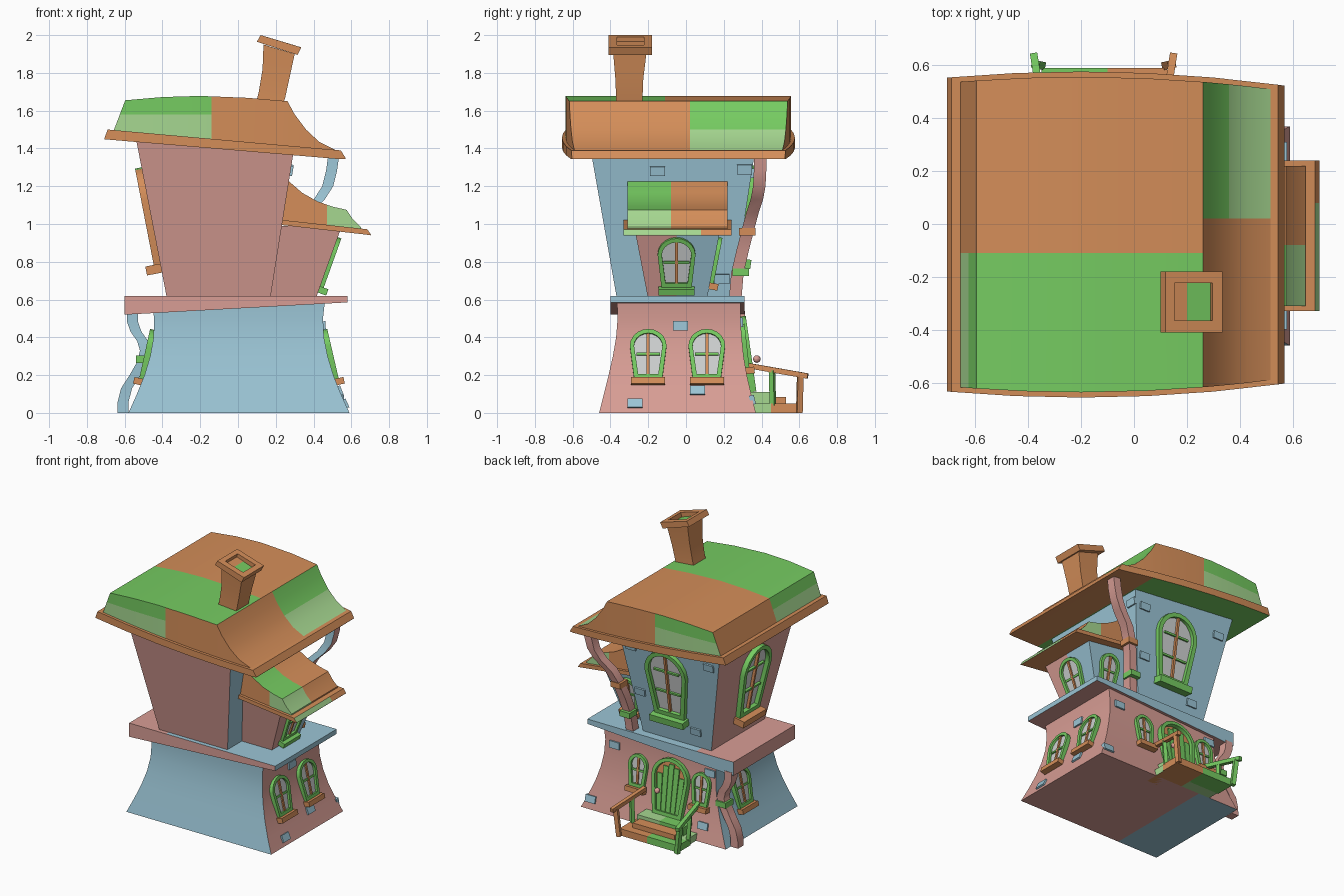
import bpy, bmesh, math
from mathutils import Vector, Matrix

if "Cube" in bpy.data.objects:
    bpy.data.objects.remove(bpy.data.objects["Cube"])

# ---- flat colours
def mat(name, r, g, b):
    m = bpy.data.materials.new(name)
    m.diffuse_color = (r, g, b, 1)
    m.use_nodes = True
    m.node_tree.nodes["Principled BSDF"].inputs["Base Color"].default_value = m.diffuse_color
    return m

PINK = mat("pink", 0.69, 0.34, 0.30)
BLUE = mat("blue", 0.33, 0.56, 0.67)
ORANGE = mat("orange", 0.66, 0.27, 0.10)
GREEN = mat("green", 0.18, 0.60, 0.12)
PALE = mat("pale green", 0.38, 0.68, 0.28)
GLASS = mat("glass grey", 0.62, 0.64, 0.64)

# ---- helpers
def loft(name, rings, rule, cuts=(), wrap=False):
    """Skin rings of points; colour each face by rule(centre, normal) or one material."""
    bm = bmesh.new()
    vs = [[bm.verts.new(p) for p in r] for r in rings]
    pairs = list(zip(vs, vs[1:])) + ([(vs[-1], vs[0])] if wrap else [])
    for a, b in pairs:
        for i in range(len(a)):
            j = (i + 1) % len(a)
            bm.faces.new((a[i], a[j], b[j], b[i]))
    if not wrap:
        bm.faces.new(vs[0])
        bm.faces.new(vs[-1])
    for axis, d in cuts:
        no = Vector((axis == 'x', axis == 'y', axis == 'z'))
        bmesh.ops.bisect_plane(bm, geom=bm.verts[:] + bm.edges[:] + bm.faces[:],
                               plane_co=no * d, plane_no=no, dist=1e-5)
    bmesh.ops.recalc_face_normals(bm, faces=bm.faces[:])
    me = bpy.data.meshes.new(name)
    used = []
    for f in bm.faces:
        m = rule(f.calc_center_median(), f.normal) if callable(rule) else rule
        if m not in used:
            used.append(m)
            me.materials.append(m)
        f.material_index = used.index(m)
    bm.to_mesh(me)
    bm.free()
    ob = bpy.data.objects.new(name, me)
    bpy.context.collection.objects.link(ob)
    return ob

def rect(x0, x1, y0, y1, z0, z1=None):
    z1 = z0 if z1 is None else z1
    return [Vector(p) for p in ((x0, y0, z0), (x1, y0, z1), (x1, y1, z1), (x0, y1, z0))]

def box(name, u, v, n, rule, M=Matrix(), cuts=()):
    return loft(name, [[M @ p for p in rect(*u, *v, k)] for k in n], rule, cuts)

def beam(name, p, q, w, rule):
    p, q = Vector(p), Vector(q)
    M = Matrix.Translation(p) @ (q - p).to_track_quat('Z', 'Y').to_matrix().to_4x4()
    return box(name, (-w, w), (-w, w), (0, (q - p).length), rule, M)

# wall profiles: z, x0, x1, y0, y1
LOWER = [(0, -.58, .59, -.46, .37), (.1, -.535, .545, -.435, .345), (.2, -.495, .505, -.41, .322),
         (.3, -.465, .475, -.387, .305), (.4, -.447, .455, -.37, .295), (.5, -.444, .45, -.362, .288),
         (.59, -.455, .46, -.365, .29)]
UPPER = [(.6, -.375, .17, -.365, .245), (1.45, -.54, .305, -.515, .375)]
BAY = [(.6, .1, .41, -.2, .11), (.99, .1, .55, -.275, .185)]

def walls(name, table, rule, cuts=()):
    return loft(name, [rect(*r[1:], r[0]) for r in table], rule, cuts)

def frame(table, side, t, z0, z1):
    """Local axes (along, up, out) on a wall; side is left, right or back."""
    k = {"left": 1, "right": 2, "back": 4}[side]
    def pt(z):
        for a, b in zip(table, table[1:]):
            if z <= b[0]:
                break
        e = a[k] + (b[k] - a[k]) * (z - a[0]) / (b[0] - a[0])
        return Vector((t, e, z)) if k == 4 else Vector((e, t, z))
    p, q = pt(z0), pt(z1)
    u = Vector({1: (0, -1, 0), 2: (0, 1, 0), 4: (-1, 0, 0)}[k])
    v = (q - p).normalized()
    return Matrix.Translation(p) @ Matrix((u, v, u.cross(v))).transposed().to_4x4(), (q - p).length

def arch(a, b, H, t=0):
    h = H * .66
    return [(t - a, t), (a - t, t)] + [((b - t) * math.cos(i * math.pi / 10),
            h + (H - t - h) * math.sin(i * math.pi / 10)) for i in range(11)]

def ring(M, pts, n):
    return [M @ Vector((x, y, n)) for x, y in pts]

def arched_frame(name, M, a, b, H, t, d, rule):
    out, inn = arch(a, b, H), arch(a, b, H, t)
    loft(name, [ring(M, out, -.02), ring(M, out, d), ring(M, inn, d), ring(M, inn, -.02)], rule, wrap=True)

def window(name, table, side, t, z0, z1, a, b, d=.02, sill=ORANGE, rim=GREEN):
    M, H = frame(table, side, t, z0, z1)
    w = .022 if H < .4 else .03
    arched_frame(name + "_frame", M, a, b, H, w, d, rim)
    inn = arch(a, b, H, w * .8)
    loft(name + "_glass", [ring(M, inn, -.02), ring(M, inn, .004)], GLASS)
    box(name + "_upright", (-.008, .008), (w, H - w), (0, d * .7), ORANGE, M)
    for k in (.36, .68) if H > .4 else (.5,):
        box(name + "_crossbar", (w - a - .01, a + .01 - w), (H * k - .007, H * k + .007), (0, d * .6), GREEN, M)
    s = w * 1.6
    box(name + "_sill", (-a - .015, a + .015), (-s, 0), (-.02, d * 2.3), sill, M)

# ---- storeys
walls("lower_storey", LOWER, lambda c, n: (BLUE if c.x < -.25 else PINK) if n.z < -.9 else
      BLUE if n.y < -.7 or n.x < -.7 else PINK, [('x', -.25)])
loft("ledge", [rect(-.6, .58, -.4, .31, .52, .585), rect(-.6, .58, -.4, .31, .62)],
     lambda c, n: PINK if n.y < -.7 or n.x < -.7 or n.z < -.7 or (n.z > .7 and c.x < -.3) else BLUE, [('x', -.3)])
walls("upper_storey", UPPER, lambda c, n: PINK if n.y < -.7 or n.x < -.7 else BLUE)
walls("bay", BAY, lambda c, n: PINK if n.y < -.7 or (n.x > .7 and c.y < -.05) else BLUE, [('y', -.05)])

# ---- main roof, lofted along x with a slight bulge in y
def x_ring(x, zb, zt, y0, y1):
    return [Vector(p) for p in ((x, y0, zb), (x, y1, zb), (x, y1, zt), (x, y0, zt))]

def span(x, extra=0):
    h = .597 + extra - .09 * (x + .2) ** 2
    return -.04 - h, -.04 + h

def roof_rule(c, n):
    if abs(n.y) > .8:
        return ORANGE if c.x > -.14 else GREEN if c.z > 1.58 else PALE
    if c.x > .26:
        return ORANGE if c.y < .02 else GREEN if c.z > 1.5 else PALE
    if c.y > -.11:
        return ORANGE
    return PALE if c.x < -.6 and c.z < 1.58 else GREEN

ROOF = [(-.66, 1.49), (-.597, 1.655), (-.4, 1.672), (-.2, 1.678), (.05, 1.668), (.262, 1.65), (.3, 1.58),
        (.36, 1.5), (.43, 1.435), (.52, 1.39)]
loft("main_roof", [x_ring(x, 1.43 - .09 * (x + .3), z, *span(x)) for x, z in ROOF], roof_rule,
     [('y', -.11), ('y', .02), ('x', -.14), ('z', 1.58)])
EAVE = [(-.708, 1.448, 1.452), (-.69, 1.447, 1.5)] + [(x, 1.448 - .0845 * (x + .7), 1.5 - .0895 * (x + .69))
        for x in (-.45, -.2, .05, .3, .545)] + [(.57, 1.343, 1.348)]
loft("main_eave", [x_ring(*s, *span(s[0], .02)) for s in EAVE],
     lambda c, n: GREEN if n.z < -.7 and c.x < .3 else ORANGE)

# ---- bay roof
def bay_rule(c, n):
    if abs(n.y) > .8:
        return ORANGE if c.x < .47 else PALE
    return ORANGE if c.y > -.08 else GREEN if c.z > 1.08 else PALE

BAY_ROOF = [(.2, 1.26), (.265, 1.23), (.34, 1.165), (.42, 1.12), (.5, 1.092), (.575, 1.075), (.605, 1.03), (.65, .985)]
loft("bay_roof", [x_ring(x, 1.0 - .12 * (x - .24), z, -.31, .22) for x, z in BAY_ROOF], bay_rule,
     [('y', -.08), ('x', .47)])
loft("bay_eave", [x_ring(.2, .998, 1.025, -.33, .24), x_ring(.685, .943, .972, -.33, .24),
                  x_ring(.703, .94, .945, -.33, .24)],
     lambda c, n: PALE if n.x > .5 and c.y < .08 else ORANGE, [('y', .08)])

# ---- chimney with recessed cap
loft("chimney_shaft", [rect(.09, .235, -.37, -.23, 1.62), rect(.11, .25, -.37, -.23, 1.7, 1.67),
                       rect(.13, .272, -.374, -.226, 1.82, 1.77), rect(.135, .3, -.385, -.21, 1.95, 1.9)], ORANGE)
loft("chimney_cap", [rect(.1, .315, -.41, -.18, 1.965, 1.895), rect(.12, .335, -.41, -.18, 2.0, 1.935),
                     rect(.153, .297, -.365, -.223, 1.99, 1.947), rect(.147, .29, -.365, -.223, 1.965, 1.915)],
     lambda c, n: GREEN if .2 < c.x < .29 and abs(c.y + .295) < .05 and n.z > .5 else ORANGE, [('x', .2)])

# ---- windows
for y in (-.2, .11):
    window("lower_right_window", LOWER, "right", y, .18, .44, .075, .097)
window("lower_left_window", LOWER, "left", .04, .18, .44, .075, .097)
for x in (.17, -.34):
    window("door_side_window", LOWER, "back", x, .24, .47, .058, .075)
window("bay_front_window", BAY, "right", -.05, .67, .93, .08, .1, sill=GREEN)
window("bay_side_window", BAY, "back", .35, .69, .93, .06, .08)
window("upper_back_window", UPPER, "back", -.08, .82, 1.31, .12, .165, .03, sill=GREEN)
window("upper_left_window", UPPER, "left", -.1, .79, 1.3, .115, .155, .035,
       rim=lambda c, n: ORANGE if n.y < -.5 else GREEN)

# ---- wall bricks
BRICKS = [(LOWER, "right", -.03, .46), (LOWER, "right", -.27, .05), (LOWER, "right", .06, .12),
          (LOWER, "back", .37, .48), (LOWER, "back", .52, .07), (LOWER, "back", -.38, .11), (LOWER, "back", -.4, .48),
          (UPPER, "right", -.15, 1.28), (UPPER, "right", .31, 1.29), (UPPER, "right", .07 + .12, .71),
          (UPPER, "back", .16, .93), (UPPER, "back", .2, 1.27), (UPPER, "back", -.43, 1.28), (UPPER, "back", -.27, .74)]
for tab, side, t, z in BRICKS:
    M, _ = frame(tab, side, t, z - .025, z + .025)
    box("brick", (-.04, .04), (0, .05), (-.015, .012), BLUE, M)

# ---- drainpipes: square section following a wavy path
def drainpipe(name, path, clamps):
    loft(name, [rect(x - .029, x + .029, y - .033, y + .033, z) for x, y, z in path],
         lambda c, n: BLUE if n.y < -.6 else PINK)
    for (x, y, z), m in clamps:
        box(name + "_clamp", (x - .04, x + .04), (y - .044, y + .044), (z - .02, z + .02), m)

drainpipe("lower_drainpipe", [(-.61, .28, 0), (-.608, .28, .06), (-.59, .28, .13), (-.545, .275, .2), (-.505, .27, .27),
                              (-.49, .27, .33), (-.505, .275, .38), (-.54, .28, .43), (-.558, .28, .48), (-.56, .28, .54)],
          [((-.5, .27, .285), GREEN)])
drainpipe("upper_drainpipe", [(.25, .262, .62), (.262, .272, .74), (.285, .3, .86), (.315, .328, .97), (.36, .352, 1.06),
                              (.43, .375, 1.13), (.475, .388, 1.2), (.495, .392, 1.28), (.51, .395, 1.39)],
          [((.262, .29, .745), GREEN), ((.313, .325, .96), ORANGE)])

# ---- door: planks in an arched frame
M, H = frame(LOWER, "back", -.1, .11, .5)
arched_frame("door_frame", M, .115, .145, H + .01, .025, .03, GREEN)
pts = arch(.115, .145, H, .02)
loft("door_backing", [ring(M, pts, -.02), ring(M, pts, .006)], ORANGE)
for i in range(-2, 3):
    top = H - .035 - .02 * i * i
    loft("door_plank", [[M @ Vector(p) for p in ((i * .038 - .017, .02, k), (i * .038 + .017, .02, k),
         (i * .044 + .02, top, k), (i * .044 - .02, top, k))] for k in (0, .016)], GREEN)
bpy.ops.mesh.primitive_uv_sphere_add(segments=12, ring_count=8, radius=.02, location=(-.03, .375, .285))
bpy.context.object.name = "door_knob"
bpy.context.object.data.materials.append(PINK)

# ---- porch with steps and railings
box("porch_base", (-.34, .12), (.28, .49), (0, .05), lambda c, n: PALE if n.x > .5 or c.x < -.1 else ORANGE, cuts=[('x', -.1)])
box("porch_landing", (-.29, .08), (.28, .45), (.05, .11), lambda c, n: PALE if c.x > -.1 else GREEN, cuts=[('x', -.1)])
box("porch_step", (-.35, .125), (.45, .59), (0, .05), lambda c, n: GREEN if c.x < -.1 else ORANGE, cuts=[('x', -.1)])
box("upper_step", (-.28, .06), (.45, .53), (.05, .085), ORANGE)
for s, m in ((1, ORANGE), (-1, GREEN)):
    cx = -.115
    beam("handrail", (cx + s * .215, .33, .25), (cx + s * .265, .645, .195), .014, m)
    beam("rail_post", (cx + s * .235, .6, 0), (cx + s * .258, .605, .195), .015, m)
    beam("rail_baluster", (cx + s * .225, .46, .04), (cx + s * .236, .455, .225), .013, GREEN)

# ---- smooth only the gentle curves
bpy.ops.object.select_all(action='SELECT')
bpy.ops.object.shade_smooth_by_angle(angle=math.radians(20))
